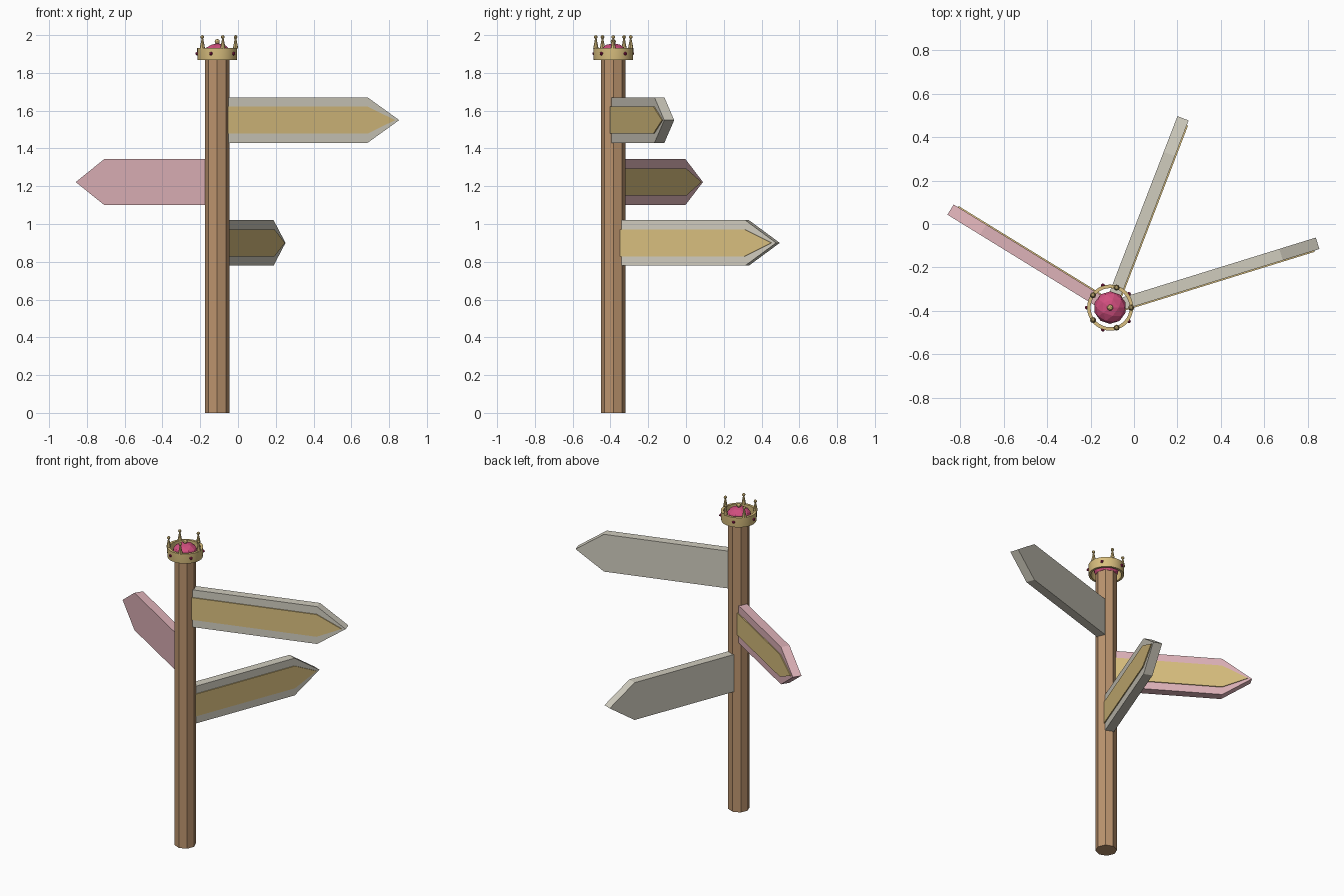
import bpy, bmesh
from math import sin, cos, pi, radians
from mathutils import Matrix

cube = bpy.data.objects.get("Cube")
if cube:
    bpy.data.objects.remove(cube, do_unlink=True)

PX, PY = -0.11, -0.385  # post centre


def material(name, rgb):
    """Flat material from 0-255 display colour."""
    lin = [((c / 255 + 0.055) / 1.055) ** 2.4 for c in rgb] + [1]
    m = bpy.data.materials.new(name)
    m.use_nodes = True
    m.diffuse_color = lin
    m.node_tree.nodes["Principled BSDF"].inputs["Base Color"].default_value = lin
    return m


wood = material("brown wood", (188, 148, 110))
gold = material("gold", (216, 190, 126))
stone = material("pale grey", (208, 204, 190))
rose = material("pale rose", (222, 178, 184))
velvet = material("raspberry velvet", (208, 78, 126))
gem_red = material("dark ruby", (160, 30, 84))


def finish(name, bm, mat, matrix=Matrix(), smooth=False):
    bmesh.ops.recalc_face_normals(bm, faces=bm.faces)
    mesh = bpy.data.meshes.new(name)
    bm.to_mesh(mesh)
    bm.free()
    mesh.materials.append(mat)
    obj = bpy.data.objects.new(name, mesh)
    bpy.context.collection.objects.link(obj)
    obj.matrix_world = matrix
    if smooth:
        bpy.ops.object.select_all(action='DESELECT')
        obj.select_set(True)
        bpy.context.view_layer.objects.active = obj
        bpy.ops.object.shade_smooth_by_angle(angle=radians(40))
    return obj


def at(r, angle, z):
    return Matrix.Translation((PX + r * cos(angle), PY + r * sin(angle), z))


def cone(name, mat, sides, r1, r2, z1, z2, r=0, angle=0):
    bm = bmesh.new()
    bmesh.ops.create_cone(bm, cap_ends=True, segments=sides,
                          radius1=r1, radius2=r2, depth=z2 - z1)
    # put one corner of the outline on the +x axis
    a = 0 if any(abs(v.co.y) < 1e-5 for v in bm.verts) else pi / sides
    return finish(name, bm, mat, at(r, angle, (z1 + z2) / 2) @ Matrix.Rotation(a, 4, 'Z'))


def ball(name, mat, radius, z, r=0, angle=0, detail=2, squash=1):
    bm = bmesh.new()
    bmesh.ops.create_icosphere(bm, subdivisions=detail, radius=radius)
    return finish(name, bm, mat, at(r, angle, z) @ Matrix.Diagonal((1, 1, squash, 1)))


def arrow(name, mat, angle, z, shoulder, tip, half, y1, y2):
    """Pointed board running out from the post centre, y1..y2 thick."""
    outline = [(0, -half), (shoulder, -half), (tip, 0), (shoulder, half), (0, half)]
    bm = bmesh.new()
    face = bm.faces.new([bm.verts.new((x, y1, h)) for x, h in outline])
    ext = bmesh.ops.extrude_face_region(bm, geom=[face])["geom"]
    verts = [v for v in ext if isinstance(v, bmesh.types.BMVert)]
    bmesh.ops.translate(bm, verts=verts, vec=(0, y2 - y1, 0))
    return finish(name, bm, mat, at(0, 0, z) @ Matrix.Rotation(angle, 4, 'Z'))


# Post
cone("post", wood, 8, 0.064, 0.064, 0, 1.88)

# Three boards with raised gold panels on one side
for name, mat, deg, z, length in (("upper", stone, 17.2, 1.55, 1.0),
                                  ("middle", rose, 148.4, 1.222, 0.862),
                                  ("lower", stone, 68.9, 0.9, 0.934)):
    a = radians(deg)
    arrow(name + "_board", mat, a, z, length - 0.176, length, 0.121, -0.027, 0.028)
    arrow(name + "_panel", gold, a, z, length - 0.178, length - 0.024, 0.072, -0.033, -0.027)

# Crown band: rectangular section spun round the post
bm = bmesh.new()
section = [(0.09, 1.869), (0.104, 1.869), (0.106, 1.9), (0.106, 1.932), (0.09, 1.932)]
vs = [bm.verts.new((r, 0, z)) for r, z in section]
es = [bm.edges.new((vs[i], vs[(i + 1) % len(vs)])) for i in range(len(vs))]
bmesh.ops.spin(bm, geom=vs + es, cent=(0, 0, 0), axis=(0, 0, 1), angle=2 * pi, steps=32)
bmesh.ops.remove_doubles(bm, verts=bm.verts, dist=1e-4)
finish("crown_band", bm, gold, at(0, 0, 0), smooth=True)

# Cushion and its top bead
ball("crown_cushion", velvet, 0.075, 1.9, squash=0.76)
ball("cushion_bead", gold, 0.014, 1.965)

# Spikes with beads, and gems between them
for i in range(5):
    a = i * 2 * pi / 5
    cone(f"crown_spike_{i + 1}", gold, 8, 0.014, 0.003, 1.93, 1.988, 0.097, a)
    ball(f"spike_bead_{i + 1}", gold, 0.010, 1.99, 0.097, a, detail=2)
    ball(f"crown_gem_{i + 1}", gem_red, 0.010, 1.902, 0.107, a + pi / 5, detail=1)
